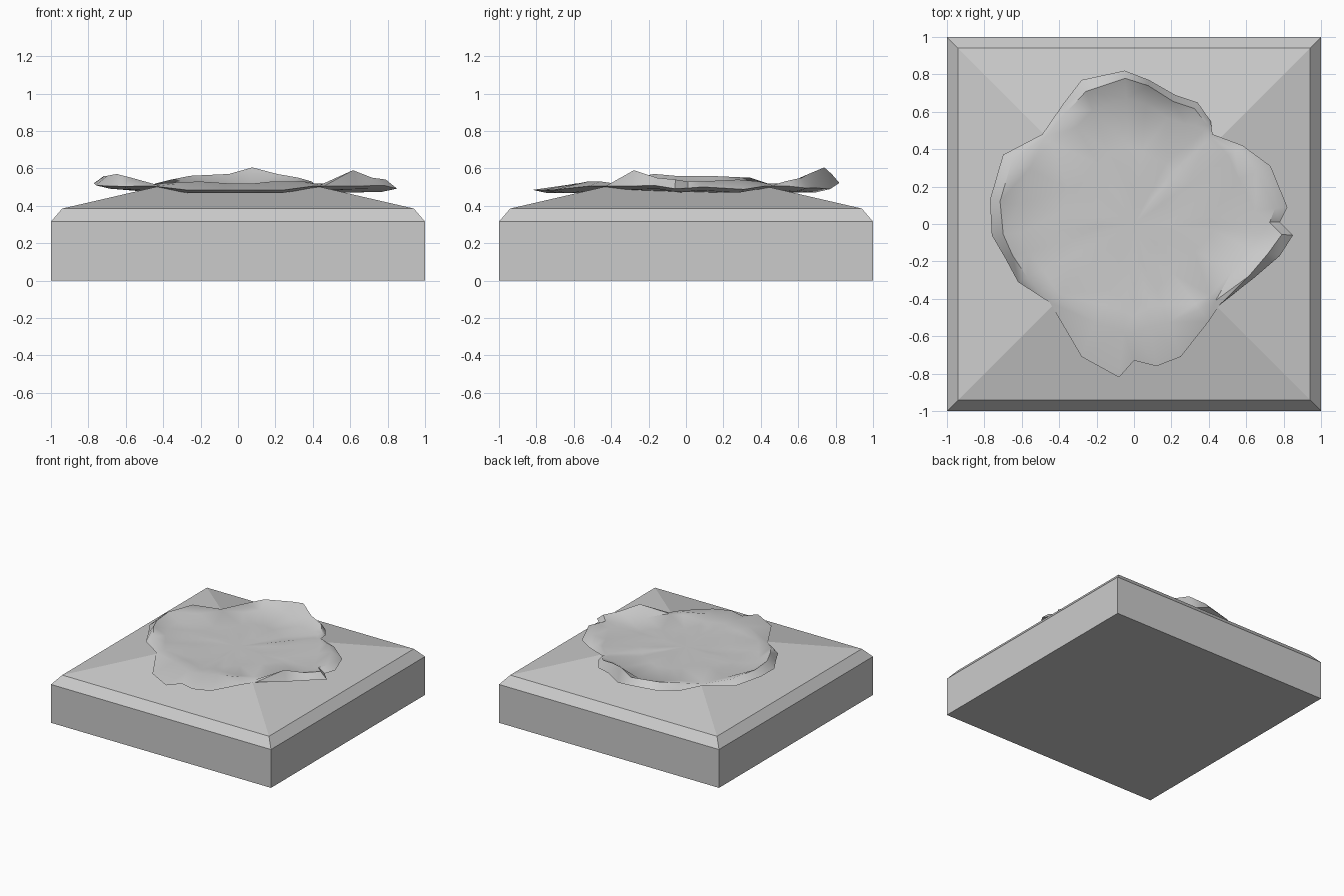
import bpy, bmesh, random
from mathutils import Vector

if "Cube" in bpy.data.objects:
    bpy.data.objects.remove(bpy.data.objects["Cube"])

random.seed(4)


def loft(name, rings, cap_center=None):
    """Skin a stack of equal-length rings, bottom first, and close both ends."""
    bm = bmesh.new()
    loops = [[bm.verts.new(p) for p in ring] for ring in rings]
    n = len(loops[0])
    for low, high in zip(loops, loops[1:]):
        for i in range(n):
            j = (i + 1) % n
            bm.faces.new((low[i], low[j], high[j], high[i]))
    bm.faces.new(loops[0][::-1])
    if cap_center:
        c = bm.verts.new(cap_center)
        for i in range(n):
            bm.faces.new((loops[-1][i], loops[-1][(i + 1) % n], c))
        bmesh.ops.triangulate(bm, faces=bm.faces[:])
    else:
        bm.faces.new(loops[-1])
    bmesh.ops.recalc_face_normals(bm, faces=bm.faces[:])
    mesh = bpy.data.meshes.new(name)
    bm.to_mesh(mesh)
    bm.free()
    obj = bpy.data.objects.new(name, mesh)
    bpy.context.collection.objects.link(obj)
    return obj


# Square plinth: straight sides, chamfered shoulder, shallow hipped top
steps = [(1, 0), (1, .315), (.94, .385), (.43, .503)]
loft("plinth", [[(s * a, s * b, z) for a, b in ((-1, -1), (1, -1), (1, 1), (-1, 1))]
                for s, z in steps])

# Ragged rim of the crumpled slab: outer x, outer y, crest z, crest fraction
rim = [
    (.78, .01, .53, .93), (.82, .09, .53, .92), (.73, .31, .54, .90), (.58, .42, .53, .93),
    (.42, .48, .51, .97), (.41, .55, .53, .96), (.34, .65, .55, .95), (.22, .69, .57, .95),
    (.08, .77, .605, .96), (-.05, .82, .57, .95), (-.28, .77, .56, .92), (-.38, .64, .54, .94),
    (-.49, .48, .51, .97), (-.70, .37, .55, .93), (-.77, .13, .56, .93), (-.76, -.06, .56, .92),
    (-.69, -.18, .57, .94), (-.62, -.31, .55, .92), (-.45, -.42, .51, .95), (-.28, -.71, .53, .74),
    (-.08, -.82, .52, .70), (0, -.73, .52, .80), (.12, -.76, .52, .72), (.25, -.71, .53, .74),
    (.40, -.52, .53, .88), (.46, -.43, .51, .95), (.64, -.29, .59, .96), (.78, -.17, .55, .92),
    (.85, -.06, .54, .93),
]


def ring(scale, z, wobble=0.0):
    return [Vector((x * scale, y * scale, z + random.uniform(-wobble, wobble)))
            for x, y, _, _ in rim]


outer, crest, inner = [], [], []
for x, y, top, frac in rim:
    notch = abs(abs(x) - abs(y)) < .16
    edge = .505 if notch else (.485 if y < -.6 else .505 + random.uniform(-.02, .02))
    outer.append(Vector((x, y, edge)))
    crest.append(Vector((x * frac, y * frac, top)))
    k = frac - (.06 if notch else .13)
    inner.append(Vector((x * k, y * k, .515 + random.uniform(-.006, .006))))

under = [Vector((p.x * .90, p.y * .90, p.z - .018)) for p in outer]
slab = loft("crumpled_slab",
            [ring(.55, .47), under, outer, crest, inner,
             ring(.5, .512, .004), ring(.25, .512, .003)],
            cap_center=(0, 0, .512))

# Smooth shading with the sharp folds kept crisp
bpy.context.view_layer.objects.active = slab
slab.select_set(True)
bpy.ops.object.shade_smooth_by_angle(angle=.8)
